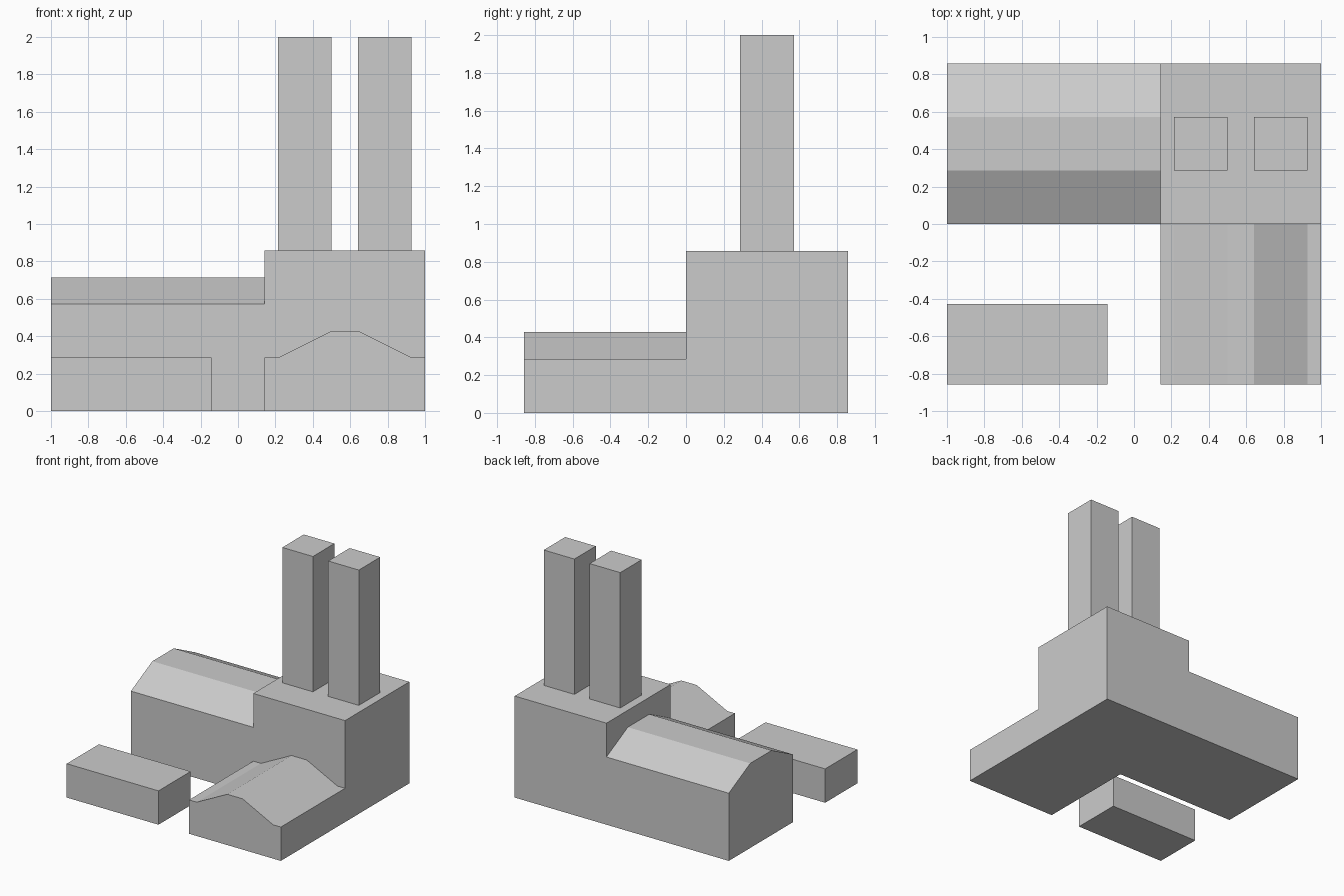
import bpy
import bmesh
from mathutils import Vector

if "Cube" in bpy.data.objects:
    bpy.data.objects.remove(bpy.data.objects["Cube"])

U = 1 / 7  # modelling unit: the footprint is 14 units long


def extrude_profile(name, points, direction):
    """Extrude a closed planar profile (in units) along a direction vector."""
    bm = bmesh.new()
    face = bm.faces.new([bm.verts.new(Vector(p) * U) for p in points])
    result = bmesh.ops.extrude_face_region(bm, geom=[face], use_keep_orig=True)
    moved = [g for g in result["geom"] if isinstance(g, bmesh.types.BMVert)]
    bmesh.ops.translate(bm, verts=moved, vec=Vector(direction) * U)
    bmesh.ops.recalc_face_normals(bm, faces=bm.faces)
    mesh = bpy.data.meshes.new(name)
    bm.to_mesh(mesh)
    bm.free()
    obj = bpy.data.objects.new(name, mesh)
    bpy.context.collection.objects.link(obj)
    return obj


def box(name, x0, x1, y0, y1, z0, z1):
    base = [(x0, y0, z0), (x1, y0, z0), (x1, y1, z0), (x0, y1, z0)]
    return extrude_profile(name, base, (0, 0, z1 - z0))


# Tall main building
box("main_block", 1, 7, 0, 6, 0, 6)

# Pair of square chimneys on its roof
for side, x in (("left", 1.5), ("right", 4.5)):
    box(f"chimney_{side}", x, x + 2, 2, 4, 6, 14)

# Long hall with a bevelled roof, running along x
hall = [(0, 0), (6, 0), (6, 4), (4, 5), (2, 5), (0, 4)]
extrude_profile("long_hall", [(-7, y, z) for y, z in hall], (8, 0, 0))

# Low front annex with a raised roof ridge, running along y
annex = [(1, 0), (7, 0), (7, 2), (6.5, 2), (4.5, 3), (3.5, 3), (1.5, 2), (1, 2)]
extrude_profile("front_annex", [(x, -6, z) for x, z in annex], (0, 6, 0))

# Detached low shed
box("shed", -7, -1, -6, -3, 0, 2)
